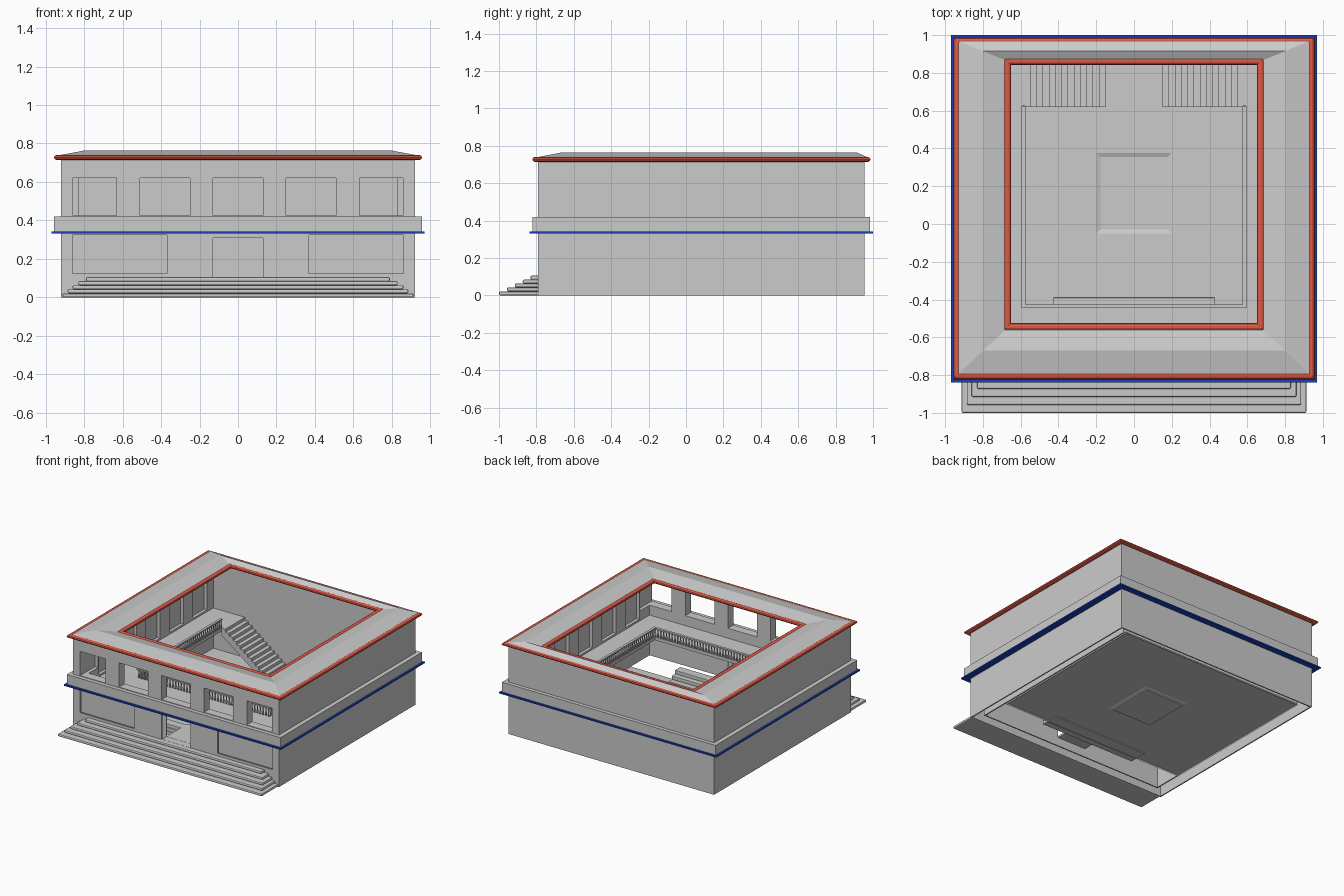
import bpy, bmesh, math

if "Cube" in bpy.data.objects:
    bpy.data.objects.remove(bpy.data.objects["Cube"])

def material(name, rgb):
    m = bpy.data.materials.new(name)
    m.diffuse_color = (*rgb, 1)
    m.use_nodes = True
    m.node_tree.nodes["Principled BSDF"].inputs["Base Color"].default_value = m.diffuse_color
    return m

RED = material("red_trim", (0.75, 0.10, 0.06))
BLUE = material("blue_trim", (0.01, 0.05, 0.5))

def finish(name, bm, mat=None):
    bmesh.ops.recalc_face_normals(bm, faces=bm.faces)
    me = bpy.data.meshes.new(name)
    bm.to_mesh(me)
    bm.free()
    ob = bpy.data.objects.new(name, me)
    bpy.context.collection.objects.link(ob)
    if mat:
        me.materials.append(mat)
    return ob

def boxes(name, items, mat=None, bevel=0):
    """Each item is (x0, x1, y0, y1, z0, z1)."""
    bm = bmesh.new()
    for x0, x1, y0, y1, z0, z1 in items:
        vs = bmesh.ops.create_cube(bm, size=1)["verts"]
        for v in vs:
            v.co = ((x0 + x1) / 2 + v.co.x * (x1 - x0),
                    (y0 + y1) / 2 + v.co.y * (y1 - y0),
                    (z0 + z1) / 2 + v.co.z * (z1 - z0))
    ob = finish(name, bm, mat)
    if bevel:
        b = ob.modifiers.new("bevel", "BEVEL")
        b.width, b.segments = bevel, 2
    return ob

def rect_loft(name, rects, mat=None, closed=True, cap=False):
    """Skin a chain of rectangles (half_x, y0, y1, z)."""
    bm = bmesh.new()
    loops = [[bm.verts.new((x, y, z)) for x, y in
              ((-h, y0), (h, y0), (h, y1), (-h, y1))] for h, y0, y1, z in rects]
    pairs = list(zip(loops, loops[1:])) + ([(loops[-1], loops[0])] if closed else [])
    for a, b in pairs:
        for i in range(4):
            j = (i + 1) % 4
            bm.faces.new((a[i], a[j], b[j], b[i]))
    if cap:
        bm.faces.new(loops[-1])
    return finish(name, bm, mat)

def band(name, h, y0, y1, t, z0, z1, mat=None):
    return rect_loft(name, [(h, y0, y1, z0), (h, y0, y1, z1),
                            (h - t, y0 + t, y1 - t, z1), (h - t, y0 + t, y1 - t, z0)], mat)

def round_trim(name, h, y0, y1, r, rz, z):
    pts = [(math.cos(a * math.pi / 5) * r, math.sin(a * math.pi / 5) * rz) for a in range(10)]
    return rect_loft(name, [(h + d, y0 - d, y1 + d, z + e) for d, e in pts], RED)

# Outer walls, hollow at ground level, open courtyard inside
walls = rect_loft("walls", [
    (.92, -.79, .955, 0), (.92, -.79, .955, .72), (.83, -.72, .87, .72), (.83, -.72, .87, .02),
    (.84, -.73, .88, .02), (.84, -.73, .88, .33), (.91, -.78, .945, .33), (.91, -.78, .945, 0)])

# Window, door and gallery niche openings
cuts = [(c - w, c + w, -.9, -.6, .425, .62)
        for c, w in ((-.745, .113), (-.38, .13), (0, .13), (.38, .13), (.745, .113))]
cuts.append((-.13, .13, -.9, -.6, .105, .31))
for s in (-1, 1):
    a, b = sorted((s * .37, s * .86))
    cuts.append((a, b, -.9, -.755, .125, .325))
    a, b = sorted((s * .7, s * .855))
    cuts += [(a, b, y - .09, y + .09, .36, .62) for y in (-.5, -.2, .1, .4, .7)]
cutter = boxes("opening_cutter", cuts)
cutter.hide_render = True
mod = walls.modifiers.new("openings", "BOOLEAN")
mod.object, mod.solver = cutter, "EXACT"
bpy.context.view_layer.objects.active = walls
bpy.ops.object.modifier_apply(modifier=mod.name)
bpy.data.objects.remove(cutter)

# Closed panes in the lower windows
boxes("lower_window_panes", [(-.87, -.36, -.76, -.75, .115, .33), (.36, .87, -.76, -.75, .115, .33)])

# Storey bands
band("blue_band", .97, -.838, 1.0, .06, .331, .342, BLUE)
band("parapet_band", .955, -.822, .985, .045, .342, .42)

# Roof and its red rims
rect_loft("roof", [(.945, -.81, .975, .722), (.945, -.81, .975, .736), (.8, -.67, .915, .763),
                   (.67, -.55, .862, .736), (.67, -.55, .862, .722)])
round_trim("outer_roof_rim", .937, -.802, .967, .02, .014, .727)
round_trim("inner_roof_rim", .67, -.545, .862, .02, .014, .73)

# Front steps with rounded nosing
boxes("front_steps", [(-h, h, y, -.785, k * .021, (k + 1) * .021) for k, (h, y) in enumerate(
    ((.912, -1), (.885, -.957), (.86, -.915), (.83, -.873), (.79, -.832)))], bevel=.007)

# Courtyard floor with a sunken basin
floor = rect_loft("courtyard_floor", [(.83, -.48, .9, .008), (.83, -.48, .9, .02), (.2, -.05, .375, .02),
                                      (.178, -.03, .355, .012), (.178, -.03, .355, .004)],
                  closed=False, cap=True)

# Entrance passage and inner steps
boxes("entrance_passage", [(-.13, .13, -.79, -.46, .09, .104)])
boxes("inner_steps", [(-.43, .43, -.39 - k * .04 - (.15 - k * .04), -.39 - k * .04,
                       .012 + k * .03, .042 + k * .03) for k in range(3)], bevel=.004)

# Gallery slab on three sides
boxes("gallery_floor", [(-.85, -.58, -.74, .88, .32, .345), (.58, .85, -.74, .88, .32, .345),
                        (-.58, .58, -.74, -.43, .32, .345)])

# Balustrade
posts = [(-.58 + 1.16 * i / 46, -.435) for i in range(47)]
for s in (-1, 1):
    posts += [(s * .585, -.43 + 1.05 * i / 42) for i in range(43)]
bm = bmesh.new()
profile = ((.345, .005), (.36, .009), (.385, .004), (.412, .007))
for x, y in posts:
    rings = [[bm.verts.new((x + r * math.cos(a * math.pi / 3), y + r * math.sin(a * math.pi / 3), z))
              for a in range(6)] for z, r in profile]
    for a, b in zip(rings, rings[1:]):
        for i in range(6):
            bm.faces.new((a[i], a[(i + 1) % 6], b[(i + 1) % 6], b[i]))
finish("balusters", bm)
boxes("handrail", [(-.595, .595, -.445, -.425, .41, .42), (-.595, -.575, -.445, .625, .41, .42),
                   (.575, .595, -.445, .625, .41, .42)])

# Twin stairs rising outwards from the middle of the back wall
N, X0, X1, Z0, Z1 = 13, .15, .58, .02, .345
for side, s in (("left", -1), ("right", 1)):
    dx, dz = (X1 - X0) / N, (Z1 - Z0) / N
    outline = [(X0, Z0)]
    for i in range(N):
        outline += [(X0 + i * dx, Z0 + (i + 1) * dz), (X0 + (i + 1) * dx, Z0 + (i + 1) * dz)]
    outline += [(X1, Z1 - .06), (X0 + 2 * dx, Z0)]
    bm = bmesh.new()
    f = bm.faces.new([bm.verts.new((s * x, .62, z)) for x, z in outline])
    ext = bmesh.ops.extrude_face_region(bm, geom=[f])["geom"]
    bmesh.ops.translate(bm, vec=(0, .25, 0), verts=[g for g in ext if isinstance(g, bmesh.types.BMVert)])
    finish(side + "_stair", bm)
